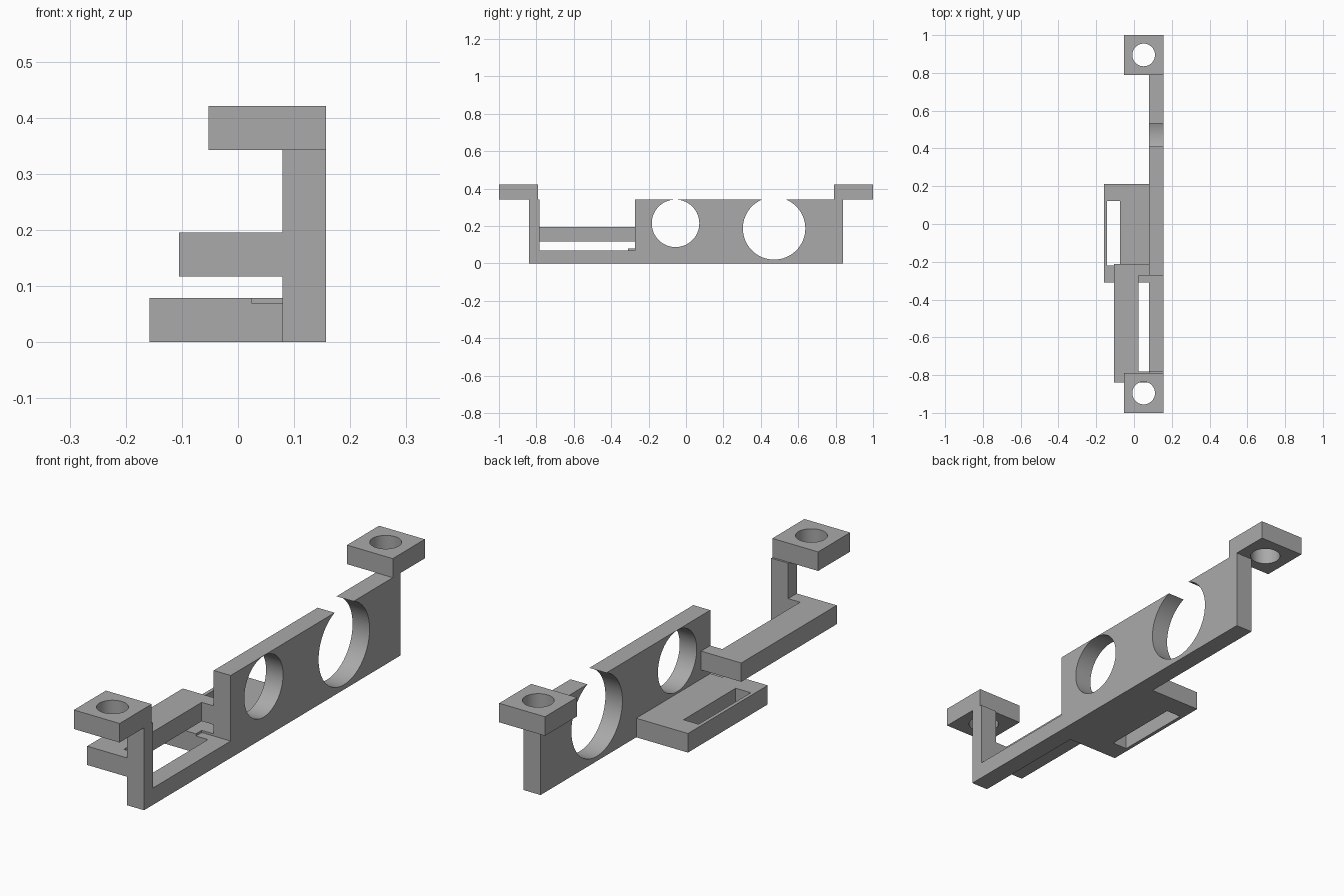
import bpy
import math

cube = bpy.data.objects.get("Cube")
if cube:
    bpy.data.objects.remove(cube, do_unlink=True)

grey = bpy.data.materials.new("plain grey")
grey.use_nodes = True
color = (0.4, 0.4, 0.4, 1)
grey.diffuse_color = color
grey.node_tree.nodes["Principled BSDF"].inputs["Base Color"].default_value = color


def box(name, x, y, z):
    """Box from (min, max) ranges."""
    ranges = (x, y, z)
    bpy.ops.mesh.primitive_cube_add(size=1, location=[sum(r) / 2 for r in ranges])
    ob = bpy.context.object
    ob.name = name
    ob.scale = [r[1] - r[0] for r in ranges]
    bpy.ops.object.transform_apply(location=True, rotation=True, scale=True)
    ob.data.materials.append(grey)
    return ob


def rod(name, center, radius, rotation=(0, 0, 0)):
    """Round cutter for a through hole."""
    bpy.ops.mesh.primitive_cylinder_add(vertices=64, radius=radius, depth=0.4,
                                        location=center, rotation=rotation)
    ob = bpy.context.object
    ob.name = name
    ob.data.materials.append(grey)
    return ob


def combine(target, other, operation):
    """Apply a boolean and remove the helper."""
    bpy.context.view_layer.objects.active = target
    mod = target.modifiers.new(operation.lower(), "BOOLEAN")
    mod.operation = operation
    mod.solver = "EXACT"
    mod.object = other
    bpy.ops.object.modifier_apply(modifier=mod.name)
    bpy.data.objects.remove(other, do_unlink=True)


# Upright wall
bracket = box("mounting_bracket", (0.079, 0.157), (-0.84, 0.84), (0, 0.342))

# Slotted base plate
plate = box("base_plate", (-0.158, 0.12), (-0.31, 0.213), (0, 0.079))
combine(plate, box("slot", (-0.143, -0.074), (-0.22, 0.122), (-0.1, 0.2)), "DIFFERENCE")
combine(bracket, plate, "UNION")

# Raised side arm
combine(bracket, box("side_arm", (-0.105, 0.12), (-0.838, -0.212), (0.117, 0.195)), "UNION")

# Open window through wall, arm and plate edge
combine(bracket, box("window", (0.024, 0.3), (-0.782, -0.272), (0.07, 0.5)), "DIFFERENCE")

# Round openings in the wall, the larger one breaking the top edge
for y, z, radius in ((-0.056, 0.214, 0.127), (0.471, 0.187, 0.167)):
    combine(bracket, rod("opening", (0.12, y, z), radius, (0, math.pi / 2, 0)), "DIFFERENCE")

# Screw tabs at both ends
for side in (-1, 1):
    tab = box("screw_tab", (-0.053, 0.157), sorted((side * 0.79, side)), (0.342, 0.421))
    combine(tab, rod("screw_hole", (0.051, side * 0.895, 0.38), 0.06), "DIFFERENCE")
    combine(bracket, tab, "UNION")

bpy.ops.object.select_all(action="DESELECT")
bracket.select_set(True)
bpy.context.view_layer.objects.active = bracket
bpy.ops.object.shade_smooth_by_angle(angle=math.radians(30))
